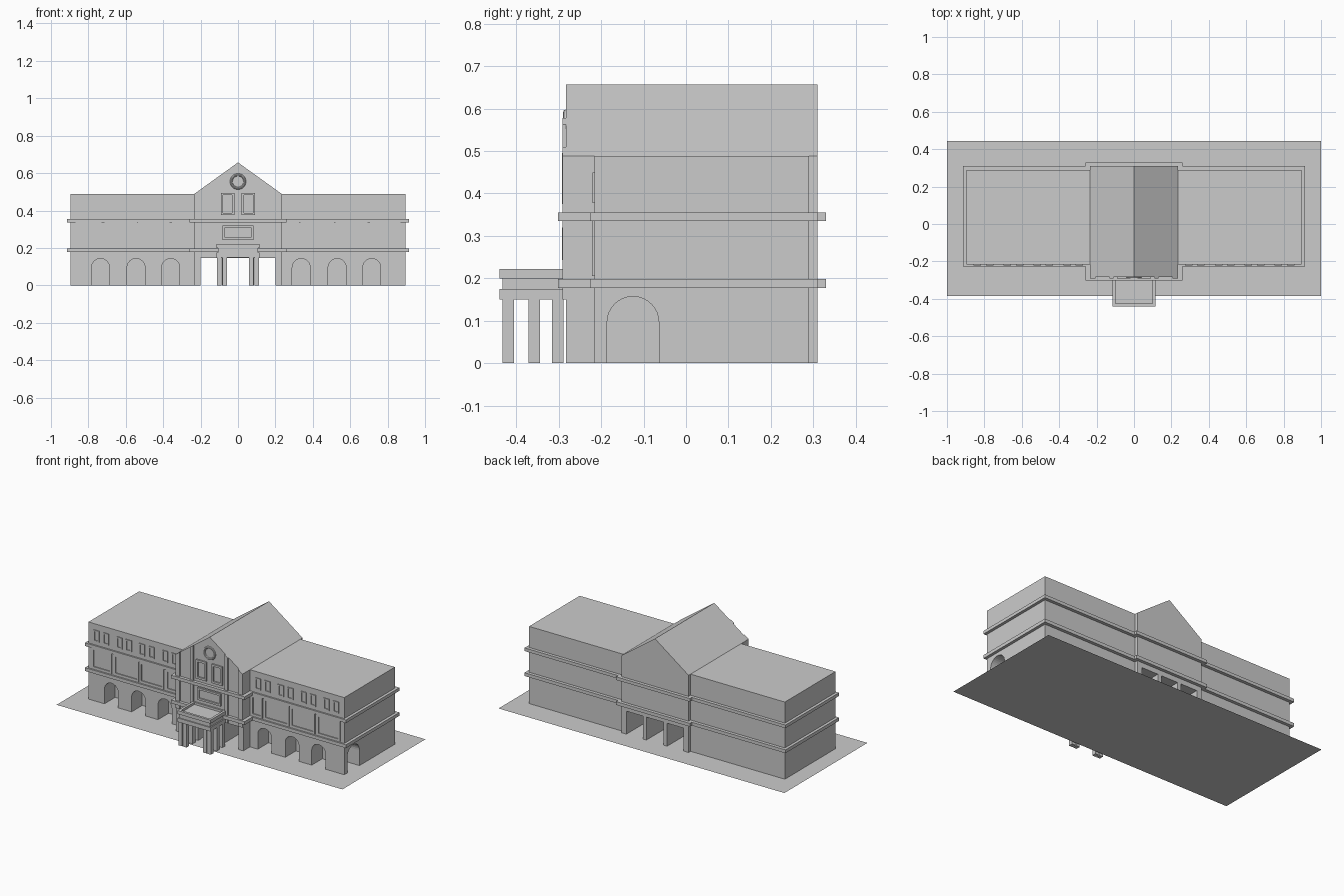
import bpy, bmesh, math
from mathutils import Matrix

if "Cube" in bpy.data.objects:
    bpy.data.objects.remove(bpy.data.objects["Cube"])


def finish(name, bm):
    bmesh.ops.recalc_face_normals(bm, faces=bm.faces)
    me = bpy.data.meshes.new(name)
    bm.to_mesh(me)
    bm.free()
    ob = bpy.data.objects.new(name, me)
    bpy.context.collection.objects.link(ob)
    return ob


def add_box(bm, x0, x1, y0, y1, z0, z1):
    m = Matrix.Translation(((x0 + x1) / 2, (y0 + y1) / 2, (z0 + z1) / 2)) @ \
        Matrix.Diagonal((x1 - x0, y1 - y0, z1 - z0, 1))
    bmesh.ops.create_cube(bm, size=1, matrix=m)


def boxes(name, *dims):
    bm = bmesh.new()
    for d in dims:
        add_box(bm, *d)
    return finish(name, bm)


def add_prism(bm, profile, y0, y1, m=None):
    # extrude an x-z profile along y
    vs = [bm.verts.new((x, y0, z)) for x, z in profile]
    ret = bmesh.ops.extrude_face_region(bm, geom=[bm.faces.new(vs)])
    new = [v for v in ret['geom'] if isinstance(v, bmesh.types.BMVert)]
    bmesh.ops.translate(bm, verts=new, vec=(0, y1 - y0, 0))
    if m:
        bmesh.ops.transform(bm, matrix=m, verts=vs + new)


def arch(cx, r, spring, n=16):
    return [(cx - r, -0.05)] + [(cx - r * math.cos(math.pi * i / n), spring + r * math.sin(math.pi * i / n))
                                for i in range(n + 1)] + [(cx + r, -0.05)]


def frame(x0, x1, z0, z1, y, t=0.01, d=0.006):
    # four bars standing d proud of the wall plane y
    a, b = y - d, y + 0.004
    return [(x0, x1, a, b, z0, z0 + t), (x0, x1, a, b, z1 - t, z1),
            (x0, x0 + t, a, b, z0 + t, z1 - t), (x1 - t, x1, a, b, z0 + t, z1 - t)]


def cut(ob, cutter):
    mod = ob.modifiers.new("openings", 'BOOLEAN')
    mod.operation, mod.solver, mod.object = 'DIFFERENCE', 'EXACT', cutter
    cutter.hide_render = True
    bpy.context.view_layer.objects.active = ob
    bpy.ops.object.modifier_apply(modifier=mod.name)
    bpy.data.objects.remove(cutter)


WY, CY = -0.216, -0.283     # front wall planes of wings and centre
BANDS = [(0.177, 0.198), (0.335, 0.355)]

# ground slab
bm = bmesh.new()
bmesh.ops.create_grid(bm, x_segments=1, y_segments=1, size=1,
                      matrix=Matrix.Translation((0, 0.03, 0)) @ Matrix.Diagonal((1, 0.415, 1, 1)))
finish("ground_plate", bm)

# wings with arcade niches
for s, label in ((-1, "left"), (1, "right")):
    x0, x1 = sorted((s * 0.235, s * 0.895))
    wing = boxes(label + "_wing", (x0, x1, WY, 0.29, 0, 0.488))
    bm = bmesh.new()
    for cx in ((0.338, 0.53, 0.715) if s > 0 else (-0.36, -0.545, -0.735)):
        add_prism(bm, arch(cx, 0.048, 0.095), -0.3, -0.11)
    if s > 0:   # end arch
        add_prism(bm, arch(-0.125, 0.061, 0.096), -0.95, -0.8,
                  Matrix.Rotation(math.pi / 2, 4, 'Z'))
    cut(wing, finish("arch_cutter", bm))

    # string courses
    b0, b1 = sorted((s * 0.23, s * 0.913))
    boxes(label + "_wing_bands", *[(b0, b1, WY - 0.01, 0.31, a, b) for a, b in BANDS])

    # first floor panels and paired upper windows
    bays = ((0.245, 0.325), (0.335, 0.512), (0.52, 0.692), (0.705, 0.868))
    if s < 0:
        bays = ((-0.87, -0.73), (-0.715, -0.54), (-0.535, -0.365), (-0.352, -0.24))
    bars = []
    for p, q in bays:
        bars += frame(p, q, 0.205, 0.335, WY, 0.013)
    boxes(label + "_panel_frames", *bars)
    bars = []
    for i in range(4):
        for d in (-0.033, 0.033):
            c = s * (0.325 + 0.16 * i) + d
            bars += frame(c - 0.02, c + 0.02, 0.378, 0.45, WY, 0.008, 0.005)
    boxes(label + "_upper_window_frames", *bars)

# gabled centre block with three passages through the ground floor
bm = bmesh.new()
add_prism(bm, [(-0.235, 0), (0.235, 0), (0.235, 0.488), (0, 0.657), (-0.235, 0.488)], CY, 0.31)
centre = finish("centre_block", bm)
cut(centre, boxes("passage_cutter", *[(a, b, -0.4, 0.4, -0.05, 0.145)
                                      for a, b in ((-0.2, -0.085), (-0.06, 0.06), (0.085, 0.2))]))
boxes("centre_bands", *[(-0.258, 0.258, -0.302, 0.33, a, b) for a, b in BANDS])

# pilasters running up to the gable
bm = bmesh.new()
for s in (-1, 1):
    for a, b in ((0.205, 0.235), (0.11, 0.132)):
        top = lambda x: 0.657 - x * 0.169 / 0.235
        add_prism(bm, [(s * a, 0.15), (s * b, 0.15), (s * b, top(b)), (s * a, top(a))], CY - 0.008, CY + 0.004)
finish("pilasters", bm)

# centre windows and sign panel frame
boxes("centre_window_frames", *frame(-0.092, -0.018, 0.375, 0.495, CY, 0.013, 0.009),
      *frame(0.018, 0.092, 0.375, 0.495, CY, 0.013, 0.009),
      *frame(-0.082, 0.082, 0.243, 0.32, CY, 0.012, 0.009))

# round gable medallion
bpy.ops.mesh.primitive_torus_add(major_radius=0.036, minor_radius=0.007, major_segments=32,
                                 minor_segments=8, location=(0, CY, 0.555), rotation=(math.pi / 2, 0, 0))
bpy.context.object.name = "gable_medallion"
bpy.ops.object.shade_smooth_by_angle()

# portico: columns, entablature and parapet
boxes("portico_columns", *[(x - 0.0125, x + 0.0125, y - 0.0135, y + 0.0135, 0, 0.152)
                           for x in (-0.1, -0.07, 0.07, 0.1) for y in (-0.419, -0.358, -0.302)])
boxes("portico_entablature", (-0.115, 0.115, -0.44, -0.281, 0.15, 0.175),
      (-0.108, 0.108, -0.433, -0.281, 0.175, 0.2))
tray = boxes("portico_parapet", (-0.115, 0.115, -0.44, -0.281, 0.2, 0.222))
cut(tray, boxes("tray_cutter", (-0.1, 0.1, -0.425, -0.293, 0.208, 0.3)))
